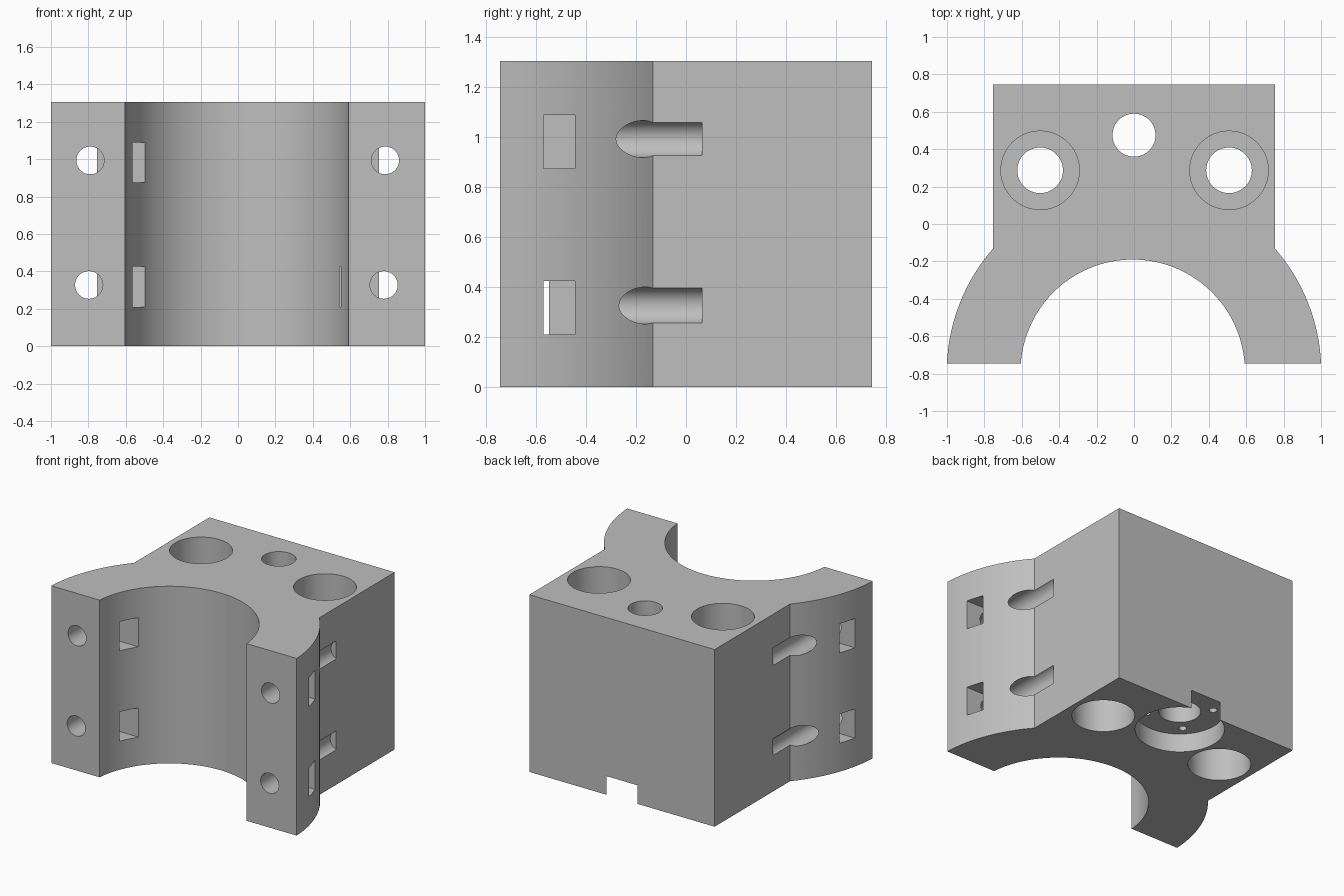
import bpy, bmesh, math
from math import sqrt, atan2, cos, sin, pi
from mathutils import Matrix

cube = bpy.data.objects.get("Cube")
if cube:
    bpy.data.objects.remove(cube, do_unlink=True)

# Single plain grey plastic
GREY = (0.52, 0.52, 0.52, 1)
plastic = bpy.data.materials.new("grey plastic")
plastic.use_nodes = True
plastic.diffuse_color = GREY
plastic.node_tree.nodes["Principled BSDF"].inputs["Base Color"].default_value = GREY

HEIGHT, FRONT, BACK = 1.305, -0.745, 0.745
BLOCK_X = 0.755
ARC_Y, OUTER, INNER, INNER_X = -0.79, 1.001, 0.6, -0.007


def new_object(name, bm):
    bmesh.ops.recalc_face_normals(bm, faces=bm.faces)
    mesh = bpy.data.meshes.new(name)
    bm.to_mesh(mesh)
    bm.free()
    mesh.materials.append(plastic)
    obj = bpy.data.objects.new(name, mesh)
    bpy.context.collection.objects.link(obj)
    return obj


def arc(cx, radius, start, end, steps):
    angles = [start + (end - start) * i / steps for i in range(steps + 1)]
    return [(cx + radius * cos(a), ARC_Y + radius * sin(a)) for a in angles]


# Clamp body: square block flowing into two curved arms
low_out = math.asin((FRONT - ARC_Y) / OUTER)
high_out = math.acos(BLOCK_X / OUTER)
low_in = math.asin((FRONT - ARC_Y) / INNER)
outline = arc(0, OUTER, low_out, high_out, 20)
outline += [(BLOCK_X, BACK), (-BLOCK_X, BACK)]
outline += arc(0, OUTER, pi - high_out, pi - low_out, 20)
outline += arc(INNER_X, INNER, pi - low_in, low_in, 64)

bm = bmesh.new()
base = bm.faces.new([bm.verts.new((x, y, 0)) for x, y in outline])
top = bmesh.ops.extrude_face_region(bm, geom=[base])["geom"]
bmesh.ops.translate(bm, vec=(0, 0, HEIGHT),
                    verts=[v for v in top if isinstance(v, bmesh.types.BMVert)])
body = new_object("clamp_body", bm)


def cut(bm):
    """Subtract a cutter from the body and remove the cutter."""
    cutter = new_object("cutter", bm)
    cutter.hide_render = True
    mod = body.modifiers.new("cut", 'BOOLEAN')
    mod.operation, mod.solver, mod.object = 'DIFFERENCE', 'EXACT', cutter
    bpy.context.view_layer.objects.active = body
    bpy.ops.object.modifier_apply(modifier=mod.name)
    bpy.data.objects.remove(cutter, do_unlink=True)


def bore(x, y, z0, z1, radius, sides=48):
    bm = bmesh.new()
    bmesh.ops.create_cone(bm, cap_ends=True, segments=sides, radius1=radius,
                          radius2=radius, depth=z1 - z0,
                          matrix=Matrix.Translation((x, y, (z0 + z1) / 2)))
    cut(bm)


def slot(x0, x1, y0, y1, z0, z1):
    bm = bmesh.new()
    centre = Matrix.Translation(((x0 + x1) / 2, (y0 + y1) / 2, (z0 + z1) / 2))
    bmesh.ops.create_cube(bm, size=1, matrix=centre @ Matrix.Diagonal((x1 - x0, y1 - y0, z1 - z0, 1)))
    cut(bm)


def screw_hole(x, z, y0, y1, radius):
    bm = bmesh.new()
    place = Matrix.Translation((x, (y0 + y1) / 2, z)) @ Matrix.Rotation(pi / 2, 4, 'X')
    bmesh.ops.create_cone(bm, cap_ends=True, segments=40, radius1=radius,
                          radius2=radius, depth=y1 - y0, matrix=place)
    cut(bm)


# Bearing pockets from both ends, with a narrower rod hole through the web
for x in (-0.502, 0.508):
    bore(x, 0.287, -0.1, 0.6, 0.21)
    bore(x, 0.287, 0.7, HEIGHT + 0.1, 0.21)
    bore(x, 0.287, 0.5, 0.8, 0.122)

# Lead screw hole, wider nut barrel pocket and flange recess breaking the back wall
NUT_Y = 0.475
bore(0, NUT_Y, -0.1, HEIGHT + 0.1, 0.115)
bore(0, NUT_Y, -0.1, 0.55, 0.14)
bore(0, NUT_Y, -0.1, 0.137, 0.298, 64)
for sx in (-1, 1):
    for sy in (-1, 1):
        bore(sx * 0.157, NUT_Y + sy * 0.157, 0.1, 0.42, 0.027, 20)

# Screw holes through the arms that end as grooves in the block sides
for x, z in ((-0.79, 0.993), (0.787, 0.993), (-0.797, 0.327), (0.78, 0.327)):
    screw_hole(x, z, FRONT - 0.1, 0.065, 0.074)

# Nut slots across the arms
for z, floor_x in ((0.875, 0.551), (0.21, 0.542)):
    slot(-1.1, -0.4, -0.57, -0.445, z, z + 0.215)
    slot(floor_x, 1.1, -0.57, -0.445, z, z + 0.215)

# Smooth curved walls, sharp corners
bpy.ops.object.select_all(action='DESELECT')
body.select_set(True)
bpy.context.view_layer.objects.active = body
bpy.ops.object.shade_smooth_by_angle(angle=math.radians(25))
